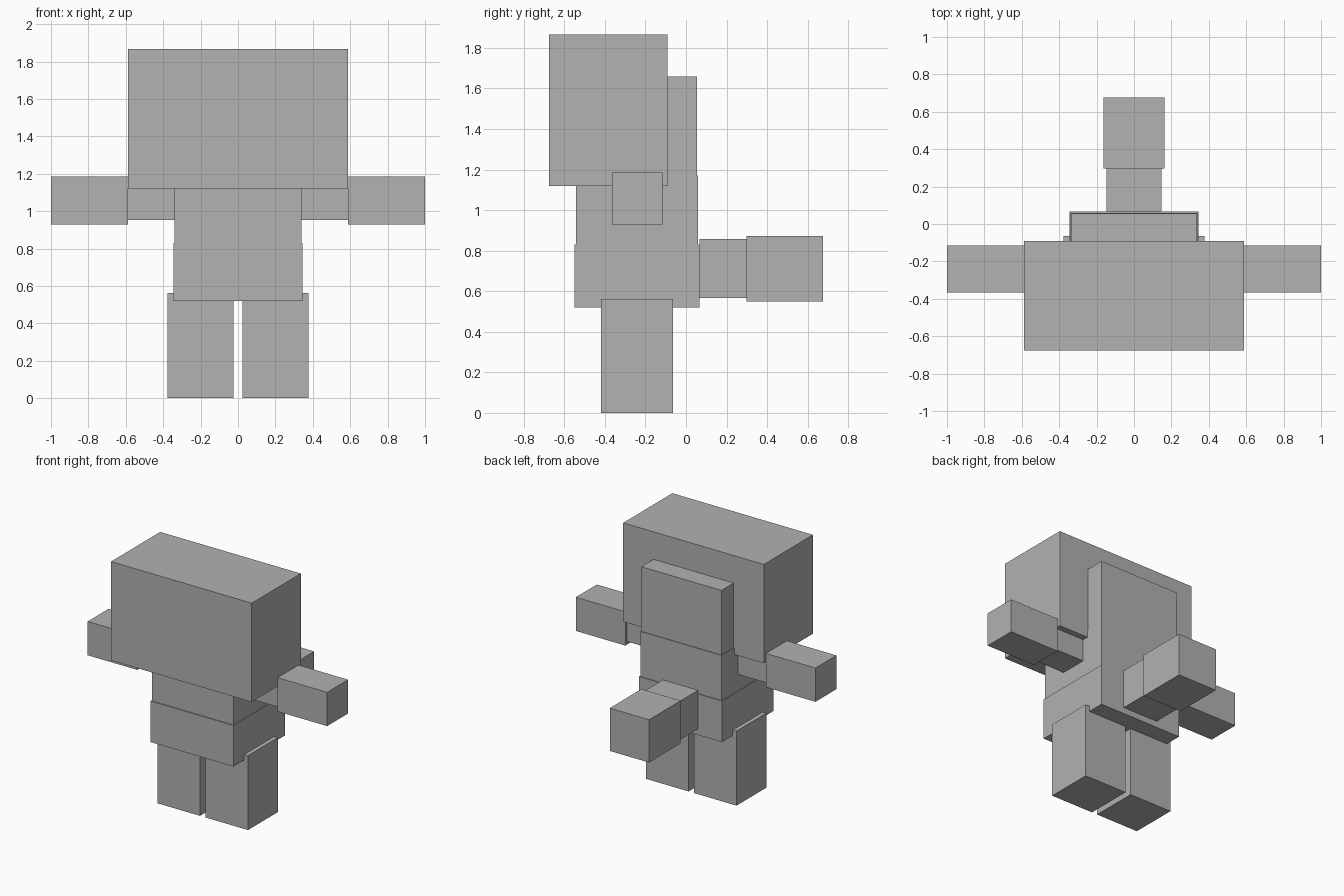
import bpy
import bmesh
from mathutils import Vector

default_cube = bpy.data.objects.get("Cube")
if default_cube:
    bpy.data.objects.remove(default_cube, do_unlink=True)

# Single flat grey
grey = bpy.data.materials.new("plain grey")
grey.use_nodes = True
COLOUR = (0.445, 0.445, 0.445, 1)
grey.diffuse_color = COLOUR
grey.node_tree.nodes["Principled BSDF"].inputs["Base Color"].default_value = COLOUR


def block(name, x, y, z):
    """Flat-faced box from its (low, high) range on each axis."""
    low, high = (Vector(corner) for corner in zip(x, y, z))
    bm = bmesh.new()
    bmesh.ops.create_cube(bm, size=1)
    bmesh.ops.scale(bm, vec=high - low, verts=bm.verts)
    mesh = bpy.data.meshes.new(name)
    bm.to_mesh(mesh)
    bm.free()
    mesh.materials.append(grey)
    obj = bpy.data.objects.new(name, mesh)
    obj.location = (low + high) / 2
    bpy.context.collection.objects.link(obj)
    return obj


def centred(name, half_width, y, z):
    return block(name, (-half_width, half_width), y, z)


def pair(name, x, y, z):
    """Matching blocks on the model's left (+x) and right (-x)."""
    block("left_" + name, x, y, z)
    block("right_" + name, (-x[1], -x[0]), y, z)


# Head and the slab behind it
centred("head", 0.587, (-0.675, -0.09), (1.12, 1.866))
centred("back_hair", 0.335, (-0.09, 0.055), (1.17, 1.658))

# Two-part body, the lower part slightly larger
centred("upper_torso", 0.34, (-0.542, 0.06), (0.83, 1.17))
centred("lower_torso", 0.346, (-0.549, 0.066), (0.52, 0.83))

# Limbs
pair("arm", (0.34, 0.587), (-0.345, -0.135), (0.953, 1.163))
pair("hand", (0.587, 1.0), (-0.365, -0.115), (0.93, 1.185))
pair("leg", (0.023, 0.378), (-0.42, -0.063), (0, 0.562))

# Tail
centred("tail_base", 0.147, (0.066, 0.298), (0.567, 0.858))
centred("tail_tip", 0.164, (0.298, 0.675), (0.55, 0.873))
